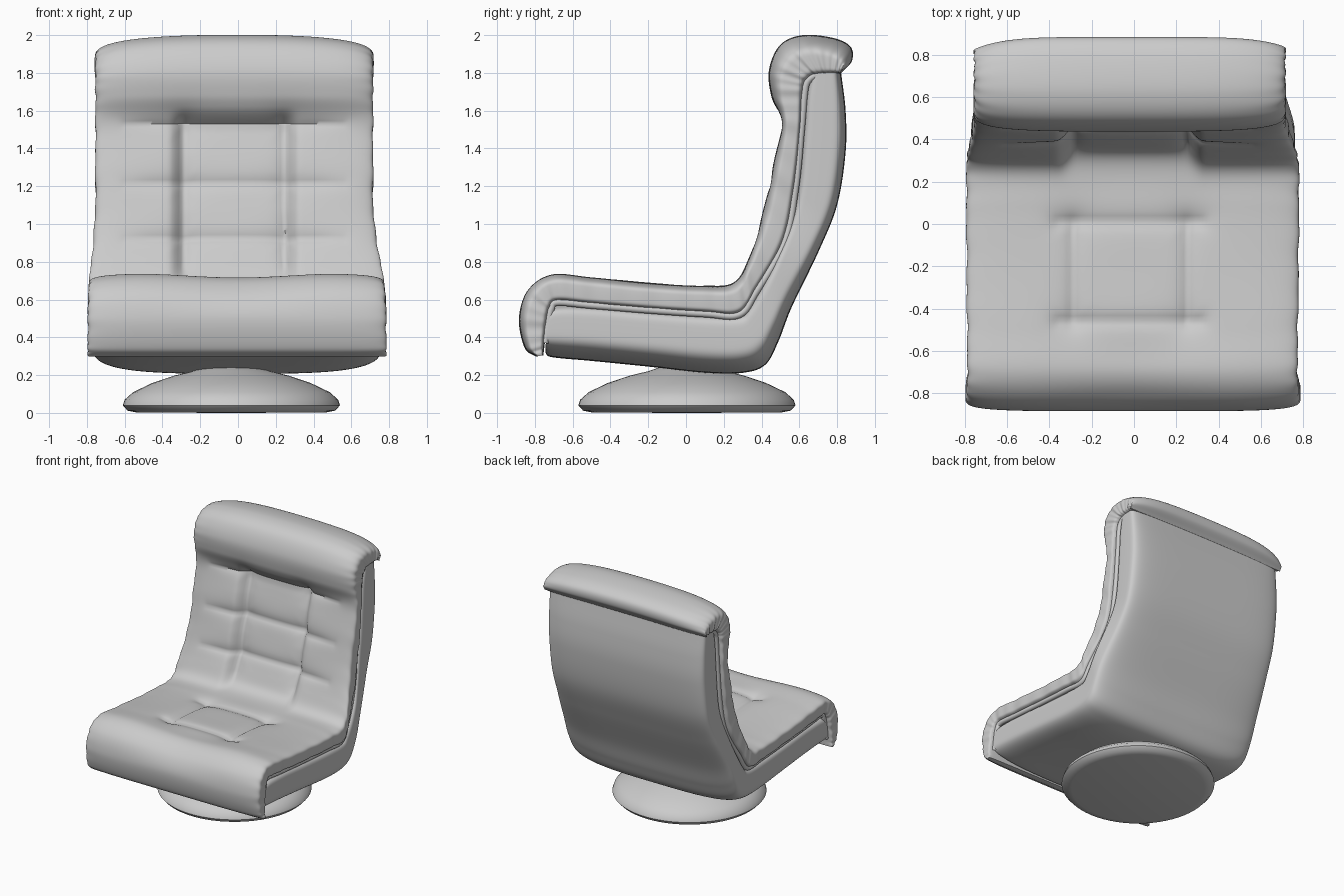
import bpy, bmesh, math
from mathutils import Vector

cube = bpy.data.objects.get("Cube")
if cube:
    bpy.data.objects.remove(cube, do_unlink=True)

grey = bpy.data.materials.new("light grey upholstery")
grey.use_nodes = True
COLOUR = (0.6, 0.6, 0.6, 1)
grey.diffuse_color = COLOUR
grey.node_tree.nodes["Principled BSDF"].inputs["Base Color"].default_value = COLOUR

STEPS, ACROSS = 12, 130


def spline(points):
    """Catmull-Rom curve through (y, z) points."""
    p = [Vector(q) for q in points]
    p = [2 * p[0] - p[1]] + p + [2 * p[-1] - p[-2]]
    out = []
    for a, b, c, d in zip(p, p[1:], p[2:], p[3:]):
        for i in range(STEPS):
            t = i / STEPS
            out.append(b + 0.5 * t * (c - a + t * (2 * a - 5 * b + 4 * c - d + t * (3 * (b - c) + d - a))))
    return out + [p[-2]]


def smooth(a, b, v):
    t = min(max((v - a) / (b - a), 0), 1)
    return t * t * (3 - 2 * t)


def half_width(z):
    return 0.79 - 0.055 * smooth(0.5, 1.1, z)


def centre(z):
    return -0.005 - 0.015 * smooth(0.5, 1.1, z)


def finish(name, bm, angle=60):
    bmesh.ops.recalc_face_normals(bm, faces=bm.faces)
    mesh = bpy.data.meshes.new(name)
    bm.to_mesh(mesh)
    bm.free()
    mesh.materials.append(grey)
    obj = bpy.data.objects.new(name, mesh)
    bpy.context.collection.objects.link(obj)
    bpy.ops.object.select_all(action='DESELECT')
    obj.select_set(True)
    bpy.context.view_layer.objects.active = obj
    bpy.ops.object.shade_smooth_by_angle(angle=math.radians(angle))
    return obj


def loft(name, pairs, inset, fullness, relief=None):
    """Padded slab between an outer and an inner side profile."""
    outer = spline([p[:2] for p in pairs])
    inner = spline([p[2:] for p in pairs])
    bm, rings = bmesh.new(), []
    xs = [math.sin(math.pi * (i / ACROSS - 0.5)) for i in range(ACROSS + 1)]
    for k, (p, q) in enumerate(zip(outer, inner)):
        tan = outer[min(k + 1, len(outer) - 1)] - outer[max(k - 1, 0)]
        normal = Vector((-tan.y, tan.x)).normalized()
        mid = (p + q) / 2
        width = half_width(mid.y) - inset
        if relief:
            width += 0.004 * math.sin(k * 0.7) * math.sin(k * 0.23)
        ring = []
        for side, row in ((1, xs), (-1, xs[-2:0:-1])):
            power = fullness(mid.y) if side > 0 else 8
            for u in row:
                bulge = max(0, 1 - abs(u) ** power) ** (1 / power)
                pos = mid + (p - q) * 0.5 * side * bulge
                x = centre(mid.y) + u * width
                if relief and side > 0:
                    pos += normal * relief(x, p.x, p.y) * bulge
                ring.append(bm.verts.new((x, pos.x, pos.y)))
        rings.append(ring)
    n = len(rings[0])
    for a, b in zip(rings, rings[1:]):
        for i in range(n):
            j = (i + 1) % n
            bm.faces.new((a[i], a[j], b[j], b[i]))
    bm.faces.new(rings[0])
    bm.faces.new(rings[-1][::-1])
    return finish(name, bm)


# Stitched seams: (x, along) to (x, along); "along" is z on the back, y on the seat
LEFT, RIGHT = 0.25, -0.29
back_rows, seat_rows = (0.93, 1.22, 1.53), (-0.46, 0.01)
back_seams = [((-0.6, z), (0.56, z)) for z in back_rows]
back_seams += [((x, 0.6), (x, 1.53)) for x in (LEFT, RIGHT)]
seat_seams = [((-0.36, y), (0.32, y)) for y in seat_rows]
seat_seams += [((x, -0.46), (x, 0.01)) for x in (LEFT, RIGHT)]
back_tufts = [Vector((x, z)) for x in (LEFT, RIGHT) for z in back_rows]
seat_tufts = [Vector((x, y)) for x in (LEFT, RIGHT) for y in seat_rows]


def seam_distance(point, seam):
    a, b = Vector(seam[0]), Vector(seam[1])
    t = min(max((point - a).dot(b - a) / (b - a).length_squared, 0), 1)
    return (point - a - t * (b - a)).length


def tufting(x, y, z):
    """Height of the padding above or below its profile."""
    on_back = y > 0.25
    if on_back and y > 0.56:
        return 0
    point = Vector((x, z if on_back else y))
    seams, tufts = (back_seams, back_tufts) if on_back else (seat_seams, seat_tufts)
    near = min(seam_distance(point, s) for s in seams)
    pull = min((point - t).length for t in tufts)
    fade = smooth(0.62, 0.4, abs(x + 0.02))
    h = -(0.01 + 0.014 * fade) * math.exp(-near / 0.03) - 0.03 * math.exp(-pull / 0.06)
    if on_back:
        return h * smooth(0.69, 0.8, z)
    # Front roll dips in the middle
    dip = 0.022 * smooth(0.55, 0, abs(x)) * smooth(-0.4, -0.65, y) * smooth(0.5, 0.7, z)
    return h * smooth(0.25, 0.15, y) * smooth(0.5, 0.7, z) - dip


# Padded cushion: front lip, seat, backrest and rolled headrest
cushion_profile = [
    (-.795, .298, -.755, .305), (-.855, .345, -.747, .37), (-.885, .50, -.73, .48),
    (-.84, .65, -.715, .55), (-.71, .735, -.68, .585), (-.5, .72, -.5, .57),
    (-.2, .69, -.2, .545), (.08, .675, .1, .525), (.25, .69, .28, .52),
    (.33, .82, .37, .64), (.40, 1.05, .52, .90), (.455, 1.3, .58, 1.2),
    (.50, 1.53, .61, 1.5), (.45, 1.68, .625, 1.68), (.44, 1.82, .64, 1.75),
    (.50, 1.95, .68, 1.785), (.62, 2.0, .72, 1.79), (.78, 1.985, .76, 1.795),
    (.87, 1.94, .80, 1.80), (.88, 1.87, .82, 1.80), (.83, 1.81, .825, 1.805)]
cushion = loft("padded_cushion", cushion_profile, 0,
               lambda z: 4.8 - 1.1 * smooth(1.5, 1.75, z), tufting)
for v in cushion.data.vertices:
    x, y, z = v.co
    # Crown the headrest at the middle and sweep its rear corners forward
    top = smooth(1.7, 1.95, z)
    v.co.z -= 0.045 * x ** 2 * top
    v.co.y -= 0.3 * abs(x) ** 6 * top * smooth(0.6, 0.85, y)
    # Recess the middle column of the backrest
    column = smooth(LEFT + 0.08, LEFT - 0.02, x) * smooth(RIGHT - 0.08, RIGHT + 0.02, x)
    v.co.y += 0.055 * column * smooth(0.12, 0.3, y) * smooth(1.62, 1.48, z)

# Upholstered shell below the seat and behind the back
shell_profile = [
    (-.745, .32, -.735, .50), (-.71, .295, -.70, .57), (-.5, .275, -.5, .575),
    (-.2, .245, -.2, .55), (.1, .212, .1, .53), (.3, .212, .28, .53),
    (.42, .255, .33, .58), (.49, .38, .40, .69), (.56, .56, .47, .82),
    (.70, .85, .54, 1.0), (.80, 1.10, .585, 1.2), (.845, 1.38, .61, 1.5),
    (.845, 1.6, .625, 1.68), (.82, 1.81, .66, 1.81)]
loft("outer_shell", shell_profile, 0.025, lambda z: 3.4 + 2.6 * smooth(0.5, 1.2, z))


def tube(name, points, radius):
    curve = bpy.data.curves.new(name, 'CURVE')
    curve.dimensions = '3D'
    curve.bevel_depth, curve.bevel_resolution = radius, 3
    line = curve.splines.new('POLY')
    line.points.add(len(points) - 1)
    for p, co in zip(line.points, points):
        p.co = (*co, 1)
    curve.materials.append(grey)
    bpy.context.collection.objects.link(bpy.data.objects.new(name, curve))


# Piping between cushion and shell on both sides
seam_path = spline([p[2:] for p in cushion_profile[1:-4]])
for label, s in (("left", 1), ("right", -1)):
    tube(label + "_piping",
         [(centre(p.y) + s * (half_width(p.y) - 0.045), p.x, p.y) for p in seam_path], 0.02)

# Domed swivel base
bm = bmesh.new()
rim = [(0, 0.01), (.5, .012), (.55, .022), (.575, .05), (.565, .08), (.52, .12),
       (.42, .168), (.3, .208), (.2, .232), (.15, .25), (0, .25)]
verts = [bm.verts.new((r, 0, z)) for r, z in rim]
edges = [bm.edges.new(e) for e in zip(verts, verts[1:])]
bmesh.ops.spin(bm, geom=verts + edges, axis=(0, 0, 1), cent=(0, 0, 0),
               angle=math.tau, steps=64)
bmesh.ops.remove_doubles(bm, verts=bm.verts, dist=0.0005)
base = finish("swivel_base", bm)
base.location = (-0.035, 0.005, -0.01)
